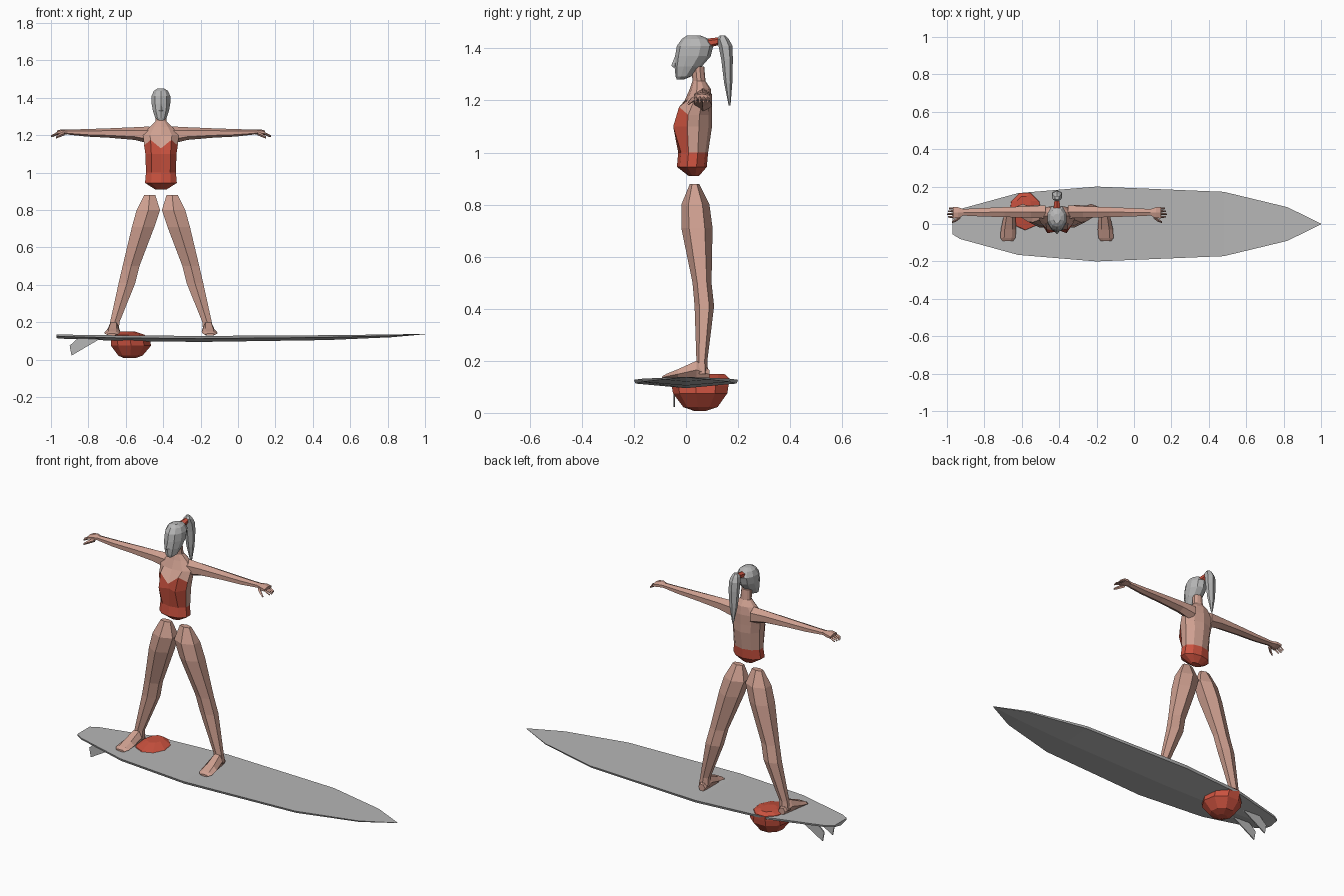
import bpy, bmesh, math
from mathutils import Vector

if "Cube" in bpy.data.objects:
    bpy.data.objects.remove(bpy.data.objects["Cube"])

CENTRE = -0.412   # rider's centre line along the board


def material(name, rgb):
    m = bpy.data.materials.new(name)
    m.use_nodes = True
    m.diffuse_color = (*rgb, 1)
    m.node_tree.nodes["Principled BSDF"].inputs["Base Color"].default_value = (*rgb, 1)
    return m


SKIN = material("skin", (.62, .35, .28))
RED = material("red", (.6, .085, .05))
GREY = material("grey", (.47, .47, .47))


def finish(name, bm, mats, shift=0.0):
    bmesh.ops.recalc_face_normals(bm, faces=bm.faces)
    mesh = bpy.data.meshes.new(name)
    bm.to_mesh(mesh)
    bm.free()
    for m in mats:
        mesh.materials.append(m)
    ob = bpy.data.objects.new(name, mesh)
    ob.location.x = shift
    bpy.context.collection.objects.link(ob)
    return ob


def skin_rings(bm, rings):
    """Join equal rings of points with quads and cap both ends."""
    vs = [[bm.verts.new(p) for p in r] for r in rings]
    n = len(vs[0])
    for a, b in zip(vs, vs[1:]):
        for i in range(n):
            j = (i + 1) % n
            bm.faces.new((a[i], a[j], b[j], b[i]))
    bm.faces.new(vs[0])
    bm.faces.new(vs[-1])
    return vs


def loft(bm, axis, sections, n=6, side=1, phase=-90):
    """Sections are (position on axis, u min, u max, v min, v max)."""
    angles = [math.radians(phase + 360 * i / n) for i in range(n)]
    mu = max(abs(math.cos(a)) for a in angles)
    mv = max(abs(math.sin(a)) for a in angles)
    rings = []
    for t, u0, u1, v0, v1 in sections:
        ring = []
        for a in angles:
            u = (u0 + u1) / 2 + (u1 - u0) / 2 * math.cos(a) / mu
            v = (v0 + v1) / 2 + (v1 - v0) / 2 * math.sin(a) / mv
            x, y, z = {"x": (t, u, v), "y": (u, t, v), "z": (u, v, t)}[axis]
            ring.append((x * side, y, z))
        rings.append(ring)
    return skin_rings(bm, rings)


def symmetric(rows):
    return [(z, -w, w, y0, y1) for z, w, y0, y1 in rows]


# Surfboard: flat deck, thin rail and a shallow keel underneath
bm = bmesh.new()
rings = []
for x, w, top, keel in [(-.97, .055, .135, .115), (-.93, .08, .134, .112),
                        (-.62, .165, .13, .1), (-.2, .2, .127, .095),
                        (.48, .172, .131, .105), (.82, .09, .135, .12),
                        (1, .002, .138, .136)]:
    rail = keel + (top - keel) * .55
    rings.append([(x, -w, top), (x, w, top), (x, w * .97, rail),
                  (x, 0, keel), (x, -w * .97, rail)])
skin_rings(bm, rings)
finish("surfboard", bm, [GREY])

# Fins
for name, y in (("right_fin", -.045), ("left_fin", .045)):
    bm = bmesh.new()
    outline = [(-.74, .11), (-.85, .12), (-.9, .075), (-.89, .022)]
    skin_rings(bm, [[(x, y + d, z) for x, z in outline] for d in (-.003, .003)])
    finish(name, bm, [GREY])

# Swimsuit bottom lying through the tail of the board
bm = bmesh.new()
loft(bm, "z", [(.008, -.61, -.55, .03, .08), (.022, -.64, -.51, -.01, .125),
               (.075, -.68, -.465, -.05, .165), (.105, -.68, -.47, -.055, .17),
               (.133, -.665, -.5, -.03, .172), (.15, -.63, -.55, .05, .15)], 9)
finish("swimsuit_bottom", bm, [RED])

# Torso with neck; the swimsuit top is low at the back, high at the bust
bm = bmesh.new()
body = loft(bm, "z", symmetric([
    (.91, .03, .01, .05), (.945, .085, -.035, .08), (1, .08, -.03, .085),
    (1.1, .083, -.045, .1), (1.145, .09, -.04, .1), (1.2, .095, -.005, .1),
    (1.245, .06, .015, .095), (1.275, .03, .025, .075), (1.33, .027, .02, .07)]), 10)
for i in (1, 9):
    body[3][i].co.y -= .018
    body[4][i].co.z += .03
body[3][0].co.y += .015
body[4][0].co.z -= .015
bm.normal_update()
for f in bm.faces:
    c = f.calc_center_median()
    if c.z < 1 or (c.z < 1.15 and c.y < .01):
        f.material_index = 1
finish("torso", bm, [SKIN, RED], CENTRE)

# Head and nose
bm = bmesh.new()
loft(bm, "z", symmetric([
    (1.28, .014, -.035, -.01), (1.292, .03, -.04, .02), (1.33, .043, -.044, .06),
    (1.37, .05, -.042, .095), (1.41, .05, -.035, .105), (1.437, .038, -.015, .085),
    (1.45, .018, .005, .055)]), 10)
finish("head", bm, [GREY], CENTRE)

bm = bmesh.new()
loft(bm, "z", symmetric([(1.327, .01, -.05, -.03), (1.335, .01, -.056, -.03),
                         (1.368, .004, -.043, -.03)]), 4)
finish("nose", bm, [GREY], CENTRE)

# Hair band and ponytail
bm = bmesh.new()
loft(bm, "y", [(.085, -.018, .018, 1.402, 1.438), (.122, -.014, .014, 1.412, 1.442)])
finish("hair_band", bm, [RED], CENTRE)

bm = bmesh.new()
loft(bm, "z", symmetric([
    (1.18, .004, .164, .171), (1.27, .02, .146, .178), (1.36, .027, .135, .18),
    (1.41, .026, .125, .178), (1.435, .02, .118, .165), (1.45, .01, .13, .15)]))
finish("ponytail", bm, [GREY], CENTRE)

for word, s in (("left", 1), ("right", -1)):
    # Arm
    bm = bmesh.new()
    loft(bm, "x", [(.06, .03, .1, 1.155, 1.247), (.14, .033, .095, 1.175, 1.243),
                   (.28, .037, .09, 1.187, 1.237), (.4, .04, .085, 1.193, 1.233),
                   (.5, .045, .08, 1.204, 1.23)], side=s)
    finish(word + "_arm", bm, [SKIN], CENTRE)

    # Hand: palm, four fingers and a thumb
    bm = bmesh.new()
    loft(bm, "x", [(.495, .047, .078, 1.206, 1.229), (.53, .032, .09, 1.203, 1.232),
                   (.557, .03, .092, 1.202, 1.225)], side=s)
    for i in range(4):
        y = .032 + i * .015
        tip = .588 - .005 * abs(i - 1)
        loft(bm, "x", [(.55, y, y + .013, 1.205, 1.22),
                       (tip, y + .002, y + .01, 1.19, 1.2)], 4, s)
    loft(bm, "x", [(.515, .03, .055, 1.2, 1.222), (.54, .012, .03, 1.19, 1.21),
                   (.562, .005, .014, 1.182, 1.194)], 4, s)
    finish(word + "_hand", bm, [SKIN], CENTRE)

    # Leg, spread outwards to the ankle
    bm = bmesh.new()
    loft(bm, "z", [(.88, .03, .09, .015, .05), (.8, .005, .13, -.018, .09),
                   (.71, .035, .155, -.018, .102), (.5, .115, .205, .025, .098),
                   (.41, .137, .226, .033, .108), (.2, .222, .272, .04, .082),
                   (.15, .225, .28, .04, .085)], side=s)
    finish(word + "_leg", bm, [SKIN], CENTRE)

    # Foot
    bm = bmesh.new()
    loft(bm, "y", [(.09, .23, .272, .13, .165), (.04, .222, .285, .13, .2),
                   (-.03, .218, .3, .13, .168), (-.075, .222, .302, .13, .15),
                   (-.092, .235, .29, .13, .14)], 6, s, 0)
    finish(word + "_foot", bm, [SKIN], CENTRE)
